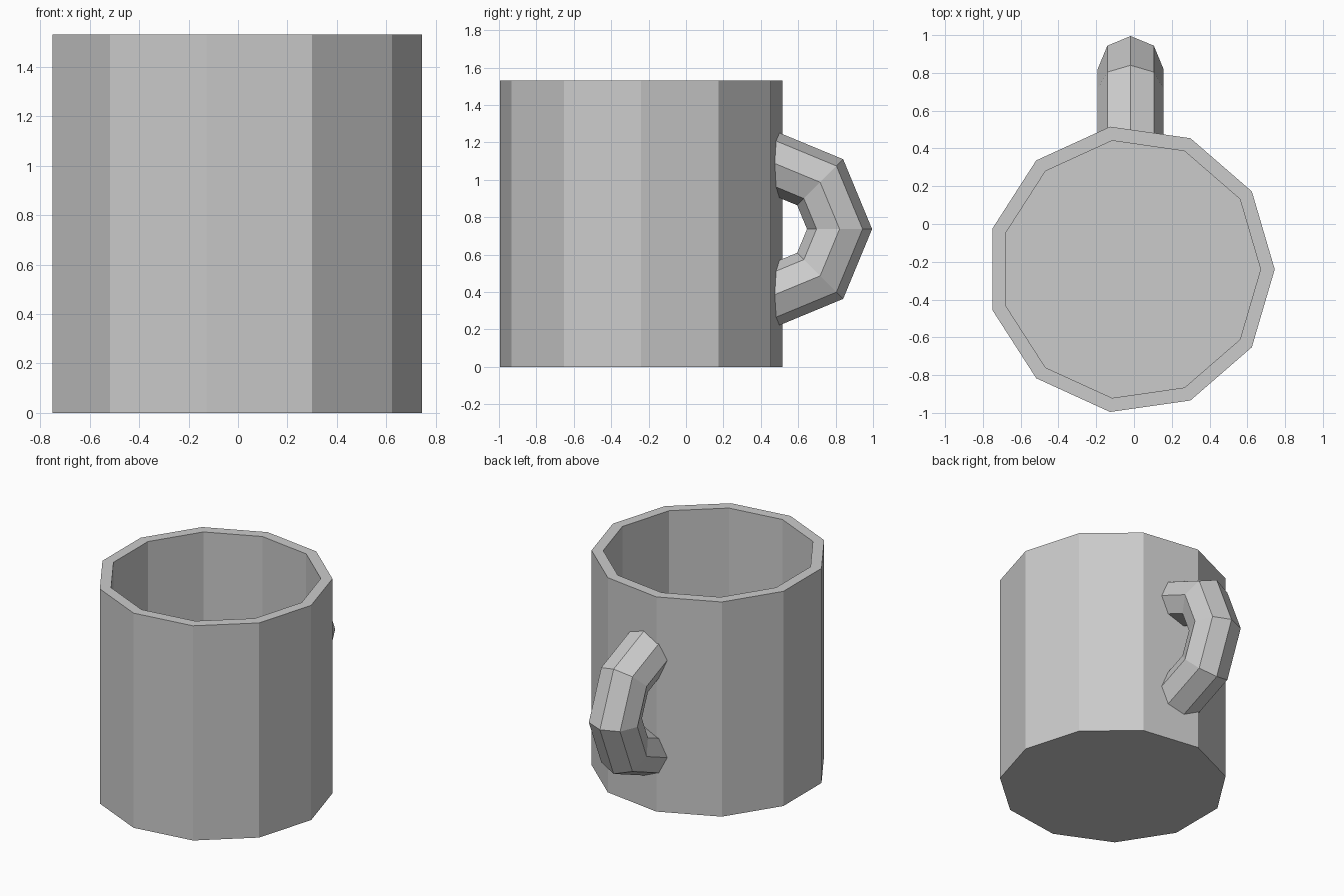
import bpy, bmesh
from math import cos, sin, pi

if "Cube" in bpy.data.objects:
    bpy.data.objects.remove(bpy.data.objects["Cube"])

CX, CY = -0.018, -0.24


def add_object(name, rings, closed_ring_caps=True):
    """Skin a series of equal-sized rings and cap both ends."""
    bm = bmesh.new()
    loops = [[bm.verts.new(p) for p in ring] for ring in rings]
    n = len(loops[0])
    for a, b in zip(loops, loops[1:]):
        for i in range(n):
            j = (i + 1) % n
            bm.faces.new((a[i], a[j], b[j], b[i]))
    if closed_ring_caps:
        bm.faces.new(loops[0])
        bm.faces.new(loops[-1])
    bmesh.ops.recalc_face_normals(bm, faces=bm.faces)
    mesh = bpy.data.meshes.new(name)
    bm.to_mesh(mesh)
    bm.free()
    obj = bpy.data.objects.new(name, mesh)
    bpy.context.collection.objects.link(obj)
    return obj


# Mug body: eleven-sided cup, outer wall, rim, inner wall and floor
def cup_ring(radius, z, sides=11):
    return [(CX + radius * cos(2 * pi * i / sides),
             CY + radius * sin(2 * pi * i / sides), z) for i in range(sides)]


cup_profile = [(0.763, 0), (0.763, 1.53), (0.688, 1.53), (0.688, 0.075)]
add_object("mug_body", [cup_ring(r, z) for r, z in cup_profile])


# Handle: half torus with octagonal section, ends buried in the wall
def handle_ring(angle, major=0.354, minor=0.174, y0=0.467, z0=0.737, sides=8):
    ring = []
    for i in range(sides):
        t = 2 * pi * i / sides
        r = major + minor * cos(t)
        ring.append((CX + minor * sin(t), y0 + r * cos(angle), z0 + r * sin(angle)))
    return ring


add_object("mug_handle", [handle_ring(k * pi / 4) for k in range(-2, 3)])
